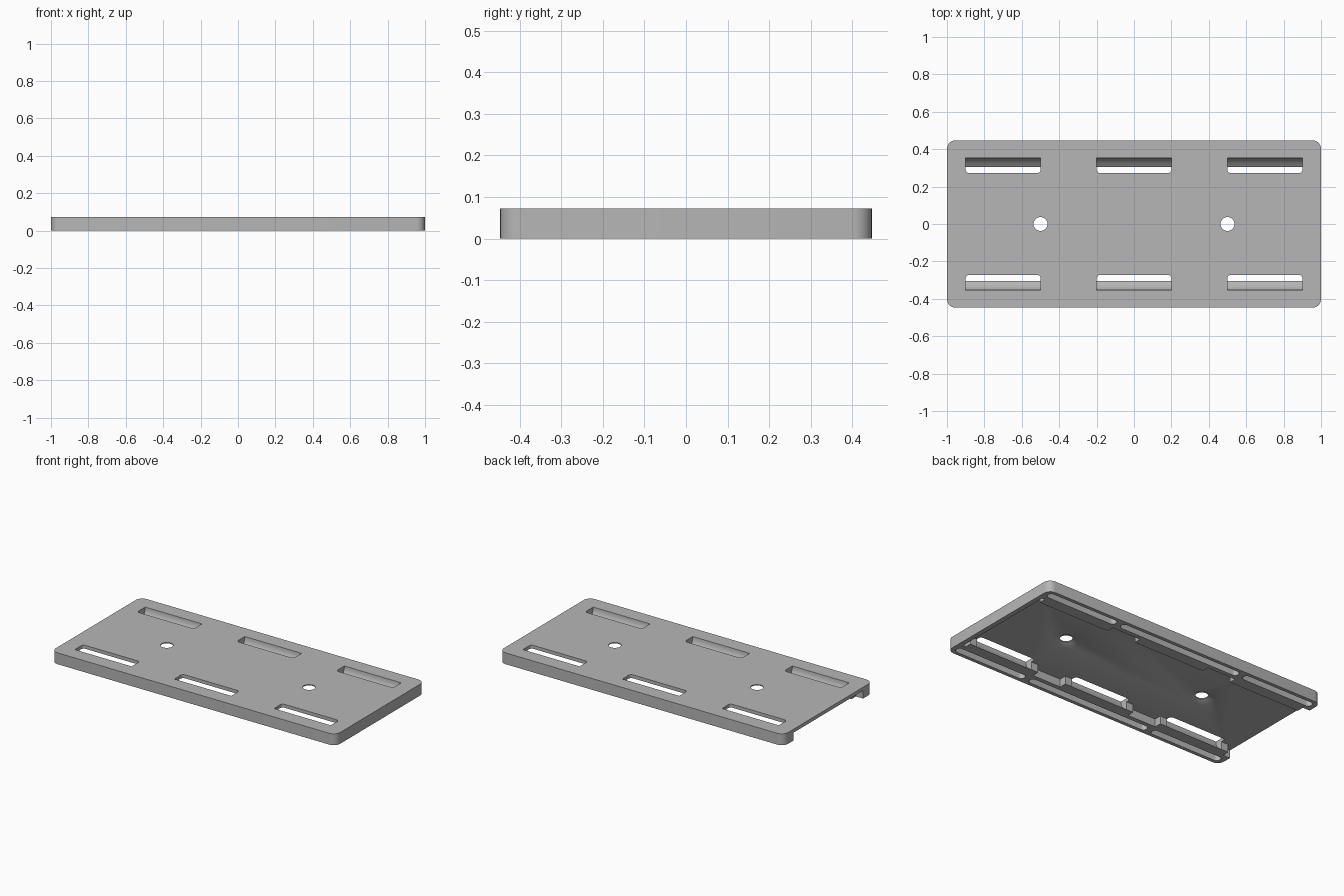
import bpy, bmesh, math
from mathutils import Vector

cube = bpy.data.objects.get("Cube")
if cube:
    bpy.data.objects.remove(cube, do_unlink=True)

HEIGHT, HALF_W, HALF_D = 0.072, 1.0, 0.4475
UNDERSIDE = 0.05          # bottom of the thin deck
RAIL_Y, BOSS_Y = 0.35, 0.305
SLOT_CENTRES = (0.7, 0, -0.7)

grey = bpy.data.materials.new("plain grey")
grey.use_nodes = True
colour = (0.47, 0.47, 0.47, 1)
grey.diffuse_color = colour
grey.node_tree.nodes["Principled BSDF"].inputs["Base Color"].default_value = colour


def prism(name, points, offset, round_edge=None, radius=0, segments=6):
    """Extrude a closed outline and round the edges picked by a rule."""
    bm = bmesh.new()
    face = bm.faces.new([bm.verts.new(p) for p in points])
    new = bmesh.ops.extrude_face_region(bm, geom=[face])["geom"]
    bmesh.ops.translate(bm, vec=Vector(offset),
                        verts=[v for v in new if isinstance(v, bmesh.types.BMVert)])
    if round_edge:
        bmesh.ops.bevel(bm, geom=[e for e in bm.edges if round_edge(e)], offset=radius,
                        segments=segments, profile=0.5, affect='EDGES')
    bmesh.ops.recalc_face_normals(bm, faces=bm.faces[:])
    mesh = bpy.data.meshes.new(name)
    bm.to_mesh(mesh)
    bm.free()
    obj = bpy.data.objects.new(name, mesh)
    bpy.context.collection.objects.link(obj)
    mesh.materials.append(grey)
    return obj


def upright(e):
    d = e.verts[0].co - e.verts[1].co
    return abs(d.x) + abs(d.y) < 1e-5


def block(name, x0, x1, y0, y1, z0, z1, radius):
    outline = [(x0, y0, z0), (x1, y0, z0), (x1, y1, z0), (x0, y1, z0)]
    return prism(name, outline, (0, 0, z1 - z0), upright, radius)


def cut(target, cutter):
    cutter.hide_render = True
    mod = target.modifiers.new("cut", 'BOOLEAN')
    mod.operation, mod.solver, mod.object = 'DIFFERENCE', 'EXACT', cutter
    bpy.context.view_layer.objects.active = target
    bpy.ops.object.modifier_apply(modifier=mod.name)
    bpy.data.objects.remove(cutter, do_unlink=True)


# Solid body with rounded corners
plate = block("mounting_plate", -HALF_W, HALF_W, -HALF_D, HALF_D, 0, HEIGHT, 0.045)

# Underside channel: open at one end, stepped around the strap bosses
side = [(0.97, RAIL_Y)]
for c in SLOT_CENTRES:
    side += [(c + 0.25, RAIL_Y), (c + 0.25, BOSS_Y), (c - 0.25, BOSS_Y), (c - 0.25, RAIL_Y)]
side.append((-1.1, RAIL_Y))
outline = side + [(x, -y) for x, y in reversed(side)]
cut(plate, prism("channel_cutter", [(x, y, -0.1) for x, y in outline],
                 (0, 0, UNDERSIDE + 0.1)))

# Strap slots whose outer wall curves inward
INNER = 0.272
slot_profile = [(INNER, 0.1), (0.355, 0.1), (0.353, 0.055), (0.345, 0.035),
                (0.33, 0.017), (BOSS_Y, 0), (BOSS_Y, -0.03), (INNER, -0.03)]
for sign in (1, -1):
    for c in SLOT_CENTRES:
        points = [(c - 0.2, sign * y, z) for y, z in slot_profile]
        inner_edge = lambda e: upright(e) and abs(abs(e.verts[0].co.y) - INNER) < 1e-4
        cut(plate, prism("slot_cutter", points, (0.4, 0, 0), inner_edge, 0.018))

    # Rounded pockets under each rail, parted by two ribs
    for x0, x1 in ((-0.97, -0.47), (-0.43, 0.43), (0.47, 0.97)):
        y0, y1 = sorted((sign * 0.378, sign * 0.425))
        cut(plate, block("pocket_cutter", x0, x1, y0, y1, -0.1, UNDERSIDE, 0.022))

# Countersunk screw holes
for x in (-0.5, 0.5):
    for r_low, r_high, z0, z1 in ((0.037, 0.037, -0.1, 0.2),
                                  (0.073, 0.037, UNDERSIDE, 0.066)):
        bm = bmesh.new()
        bmesh.ops.create_cone(bm, cap_ends=True, segments=40, radius1=r_low,
                              radius2=r_high, depth=z1 - z0)
        bmesh.ops.translate(bm, vec=(x, 0, (z0 + z1) / 2), verts=bm.verts[:])
        mesh = bpy.data.meshes.new("hole_cutter")
        bm.to_mesh(mesh)
        bm.free()
        mesh.materials.append(grey)
        cutter = bpy.data.objects.new("hole_cutter", mesh)
        bpy.context.collection.objects.link(cutter)
        cut(plate, cutter)

# Smooth curved walls, crisp edges
bpy.ops.object.select_all(action='DESELECT')
plate.select_set(True)
bpy.context.view_layer.objects.active = plate
bpy.ops.object.shade_smooth_by_angle(angle=math.radians(30))
